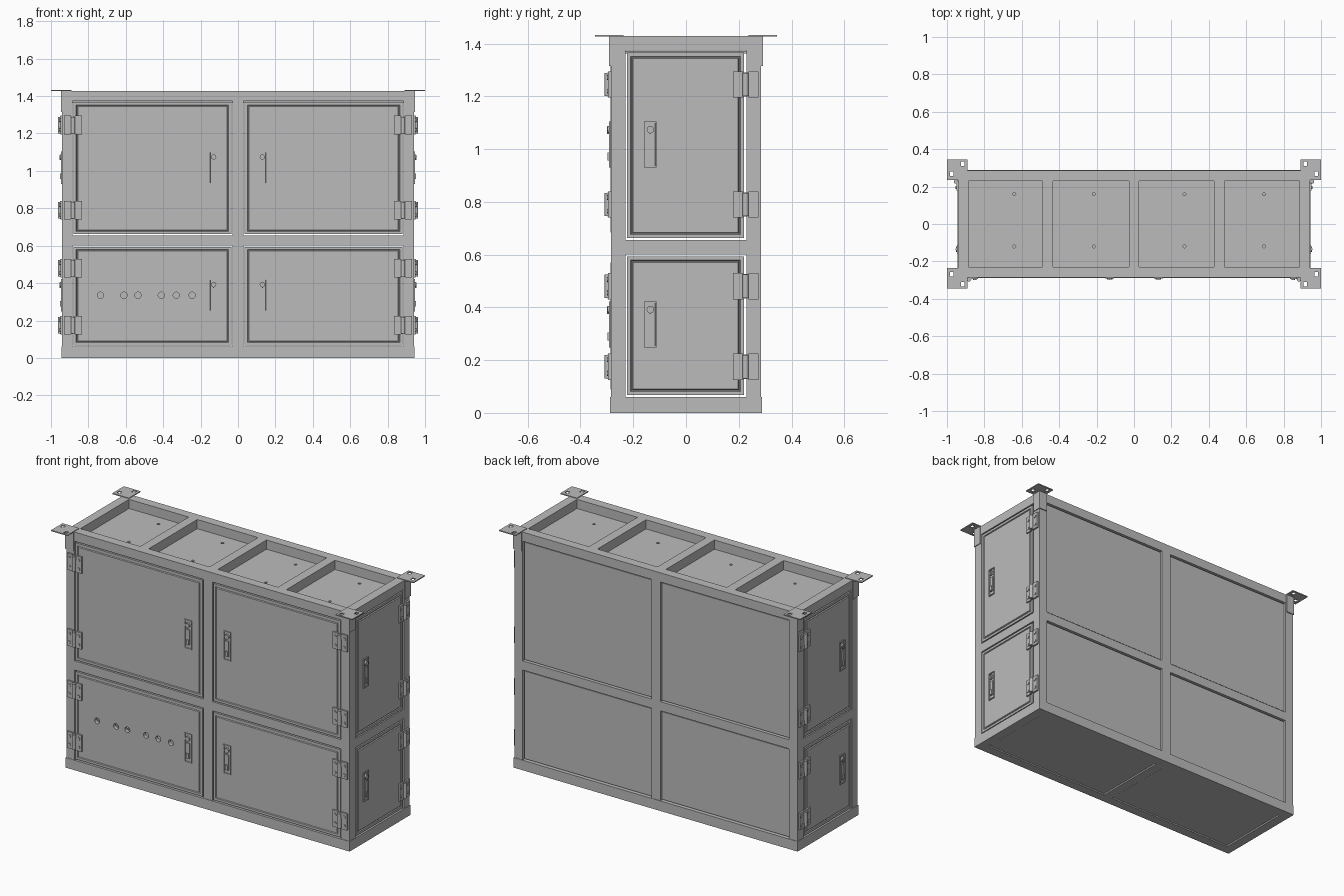
import bpy, bmesh, math
from mathutils import Matrix, Vector

if "Cube" in bpy.data.objects:
    bpy.data.objects.remove(bpy.data.objects["Cube"])

HX, HY, TOP = 0.94, 0.285, 1.428   # half width, half depth, frame top
BAR = 0.055                        # square tube size

steel = bpy.data.materials.new("grey_steel")
steel.use_nodes = True
GREY = (0.5, 0.5, 0.5, 1)
steel.diffuse_color = GREY
steel.node_tree.nodes["Principled BSDF"].inputs["Base Color"].default_value = GREY


def wall(u, w, origin):
    """Matrix taking (across, up, outward) to the model for one upright wall."""
    m = Matrix((u, (0, 0, 1), w)).transposed().to_4x4()
    m.translation = Vector(origin)
    return m


FRONT = wall((1, 0, 0), (0, -1, 0), (0, -HY, 0))
BACK = wall((-1, 0, 0), (0, 1, 0), (0, HY, 0))
RIGHT = wall((0, 1, 0), (1, 0, 0), (HX, 0, 0))
LEFT = wall((0, -1, 0), (-1, 0, 0), (-HX, 0, 0))


def add_box(bm, a, b):
    lo, hi = Vector(a), Vector(b)
    m = Matrix.Translation((lo + hi) / 2) @ Matrix.Diagonal((hi - lo).to_4d())
    m[3][3] = 1
    return bmesh.ops.create_cube(bm, size=1, matrix=m)["verts"]


def add_rod(bm, centre, radius, length, axis="Z", sides=16):
    turn = Matrix.Rotation(math.pi / 2, 4, "X") if axis == "Y" else Matrix()
    bmesh.ops.create_cone(bm, cap_ends=True, segments=sides, radius1=radius,
                          radius2=radius, depth=length,
                          matrix=Matrix.Translation(centre) @ turn)


def finish(bm, name, matrix=Matrix(), smooth=False):
    bmesh.ops.transform(bm, matrix=matrix, verts=bm.verts)
    bmesh.ops.recalc_face_normals(bm, faces=bm.faces)
    mesh = bpy.data.meshes.new(name)
    bm.to_mesh(mesh)
    bm.free()
    mesh.materials.append(steel)
    obj = bpy.data.objects.new(name, mesh)
    bpy.context.collection.objects.link(obj)
    if smooth:
        bpy.context.view_layer.objects.active = obj
        obj.select_set(True)
        bpy.ops.object.shade_smooth_by_angle(angle=math.radians(35))
        obj.select_set(False)
    return obj


def boxes(name, pairs, matrix=Matrix()):
    bm = bmesh.new()
    for a, b in pairs:
        add_box(bm, a, b)
    return finish(bm, name, matrix)


def drill(obj, cutter):
    cutter.hide_render = True
    cutter.hide_viewport = True
    cutter.display_type = "WIRE"
    mod = obj.modifiers.new("holes", "BOOLEAN")
    mod.operation = "DIFFERENCE"
    mod.object = cutter


# Welded tube frame: corner posts, centre posts and three rings of rails
IX, IY = HX - BAR, HY - BAR
for sx in (-1, 1):
    for sy in (-1, 1):
        boxes("corner_post", [((sx * IX, sy * IY, 0.06), (sx * HX, sy * HY, 1.373))])
for sy in (-1, 1):
    boxes("centre_post", [((-0.03, sy * IY, 0.06), (0.03, sy * HY, 1.373))])
for name, z0, z1, grow in (("base_rail", 0, 0.06, 0.003), ("middle_rail", 0.6, 0.655, 0),
                           ("top_rail", 1.373, TOP, 0)):
    x, y = HX + grow, HY + grow
    for s in (-1, 1):
        boxes(name + "_long", [((-x, s * IY, z0), (x, s * y, z1))])
        boxes(name + "_short", [((s * IX, -IY, z0), (s * x, IY, z1))])
for x in (-0.46, 0, 0.455):
    boxes("roof_crossbar", [((x - 0.028, -IY, 1.373), (x + 0.028, IY, TOP))])
boxes("floor_crossbar", [((-0.028, -IY, 0), (0.028, IY, 0.05))])

# Roof sheet with small drilled holes, floor sheet
roof = boxes("roof_sheet", [((-IX - 0.01, -IY - 0.01, 1.362), (IX + 0.01, IY + 0.01, 1.372))])
bm = bmesh.new()
for x in (-0.64, -0.215, 0.27, 0.695):
    for y in (-0.12, 0.16):
        add_rod(bm, (x, y, 1.367), 0.008, 0.04)
drill(roof, finish(bm, "roof_hole_cutter"))
for s in (-1, 1):
    boxes("floor_sheet", [((s * 0.033, -IY + 0.005, 0.004), (s * (IX - 0.005), IY - 0.005, 0.012))])

ROWS = ((0.067, 0.593), (0.662, 1.366))

# Plain back sheets set just inside the frame
for z0, z1 in ROWS:
    for s in (-1, 1):
        boxes("back_panel", [((s * 0.035, z0, -0.02), (s * (IX - 0.005), z1, -0.008))], BACK)


def door(name, matrix, u0, u1, z0, z1):
    """Sheet door with a pressed groove running round the edge."""
    bm = bmesh.new()
    add_box(bm, (u0, z0, -0.022), (u1, z1, 0))
    bm.normal_update()
    face = max(bm.faces, key=lambda f: f.normal.z)
    for width, depth in ((0.02, 0), (0.004, -0.005), (0.004, 0), (0.004, 0.006)):
        bmesh.ops.inset_region(bm, faces=[face], thickness=width, depth=depth)
    return finish(bm, name, matrix)


def hinge(matrix, u, z):
    """Two screwed leaves either side of a barrel."""
    bm = bmesh.new()
    for s in (-1, 1):
        add_box(bm, (u + s * 0.01, z - 0.05, 0), (u + s * 0.048, z + 0.05, 0.01))
        add_box(bm, (u, z + s * 0.018, 0), (u + s * 0.012, z + s * 0.046, 0.012))
        for dz in (-0.026, 0.026):
            add_rod(bm, (u + s * 0.031, z + dz, 0.011), 0.009, 0.006, sides=12)
    add_rod(bm, (u, z, 0.012), 0.011, 0.088, axis="Y")
    finish(bm, "hinge", matrix, smooth=True)


def latch(matrix, u, z):
    """Recessed backplate with a paddle lever and a key barrel."""
    bm = bmesh.new()
    add_box(bm, (u - 0.024, z - 0.087, -0.004), (u + 0.024, z + 0.087, 0.007))
    bm.normal_update()
    face = max(bm.faces, key=lambda f: f.normal.z)
    bmesh.ops.inset_region(bm, faces=[face], thickness=0.007, depth=0)
    bmesh.ops.inset_region(bm, faces=[face], thickness=0.001, depth=-0.005)
    add_box(bm, (u - 0.011, z - 0.062, 0), (u + 0.011, z + 0.03, 0.007))
    add_box(bm, (u - 0.008, z - 0.06, 0.006), (u + 0.008, z - 0.03, 0.012))
    add_rod(bm, (u, z + 0.057, 0.006), 0.014, 0.012)
    add_box(bm, (u - 0.003, z + 0.04, 0.006), (u + 0.003, z + 0.068, 0.015))
    finish(bm, "latch", matrix, smooth=True)


# Doors: (wall, label, inner edge, outer edge, latch position, hinge position)
LAYOUT = (
    (FRONT, "front_right", -0.036, -0.879, -0.13, -0.882),
    (FRONT, "front_left", 0.036, 0.879, 0.13, 0.882),
    (RIGHT, "left_end", -0.224, 0.22, -0.135, 0.226),
    (LEFT, "right_end", 0.224, -0.22, 0.135, -0.226),
)
LEVELS = (("lower", ROWS[0], 0.335, (0.175, 0.48)), ("upper", ROWS[1], 1.017, (0.79, 1.245)))
for matrix, label, u0, u1, grip, pin in LAYOUT:
    for level, (z0, z1), grip_z, pin_zs in LEVELS:
        leaf = door(f"{label}_{level}_door", matrix, min(u0, u1), max(u0, u1), z0, z1)
        latch(matrix, grip, grip_z)
        for z in pin_zs:
            hinge(matrix, pin, z)
        # Row of round cable holes in one lower door
        if (label, level) == ("front_right", "lower"):
            bm = bmesh.new()
            for x in (-0.735, -0.61, -0.535, -0.41, -0.33, -0.245):
                add_rod(bm, (x, 0.335, 0), 0.017, 0.1, sides=24)
            drill(leaf, finish(bm, "cable_hole_cutter", matrix))

# Corner mounting brackets: slotted flange with two legs folded down the post
for sx in (-1, 1):
    for sy in (-1, 1):
        place = Matrix.Diagonal((sx, sy, 1, 1))
        plate = boxes("bracket_flange", [((0.89, 0.236, 1.426), (1.0, 0.345, 1.432))], place)
        boxes("bracket_legs", [((0.89, HY, 1.315), (HX + 0.005, HY + 0.006, 1.426)),
                               ((HX, 0.236, 1.315), (HX + 0.005, HY + 0.006, 1.426))], place)
        holes = [((x - 0.01, y - 0.012, 1.40), (x + 0.01, y + 0.012, 1.45))
                 for x, y in ((0.915, 0.322), (0.975, 0.268))]
        drill(plate, boxes("bracket_hole_cutter", holes, place))
